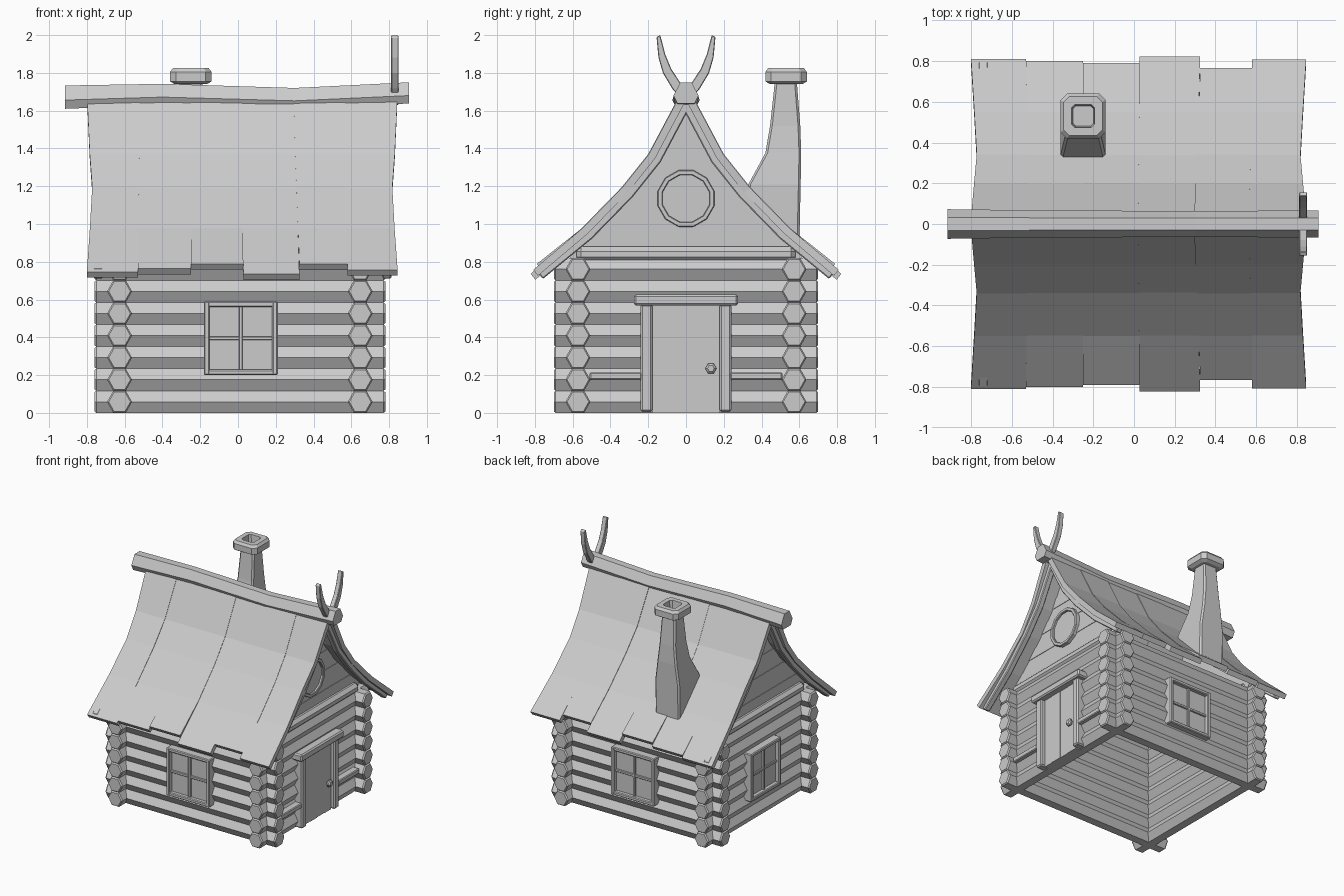
import bpy, bmesh, math
from mathutils import Vector

if "Cube" in bpy.data.objects:
    bpy.data.objects.remove(bpy.data.objects["Cube"])

grey = bpy.data.materials.new("plain_grey")
grey.use_nodes = True
COLOUR = (0.6, 0.6, 0.6, 1)
grey.diffuse_color = COLOUR
grey.node_tree.nodes["Principled BSDF"].inputs["Base Color"].default_value = COLOUR


def loft(name, rings, bevel=0, closed=False):
    """Skin a list of equal-sized rings, capping the ends or closing the loop."""
    bm = bmesh.new()
    rows = [[bm.verts.new(p) for p in ring] for ring in rings]
    count = len(rows[0])
    pairs = list(zip(rows, rows[1:])) + ([(rows[-1], rows[0])] if closed else [])
    for a, b in pairs:
        for i in range(count):
            j = (i + 1) % count
            bm.faces.new((a[i], a[j], b[j], b[i]))
    if not closed:
        bm.faces.new(rows[0][::-1])
        bm.faces.new(rows[-1])
    bmesh.ops.recalc_face_normals(bm, faces=bm.faces)
    me = bpy.data.meshes.new(name)
    bm.to_mesh(me)
    bm.free()
    me.materials.append(grey)
    ob = bpy.data.objects.new(name, me)
    bpy.context.collection.objects.link(ob)
    if bevel:
        mod = ob.modifiers.new("bevel", "BEVEL")
        mod.width, mod.segments = bevel, 1
    return ob


def box(name, x, y, z, bevel=0.006):
    return loft(name, [[(x[0], y[0], h), (x[1], y[0], h), (x[1], y[1], h), (x[0], y[1], h)] for h in z], bevel)


def hexagon(rx, rz):
    return [(rx * math.cos(k * math.pi / 3), rz * math.sin(k * math.pi / 3) / 0.866) for k in range(6)]


# Log walls with crossing corners and chamfered log ends
STEP = 0.117
CX = 0.01


def log_stations(start, end):
    return ((start, 0.87), (start + 0.01, 1), (end - 0.01, 1), (end, 0.87))


for row in range(7):
    z = STEP * (row + 0.5)
    sec = hexagon(0.066, STEP / 2)
    for s in (-1, 1):
        loft("side_log", [[(x, s * 0.572 + a * f, z + b * f) for a, b in sec]
                          for x, f in log_stations(-0.76, 0.78)])
        loft("end_log", [[(CX + s * 0.637 + a * f, y, z + b * f) for a, b in sec]
                         for y, f in log_stations(-0.7, 0.7)])

# Roof profile from ridge to eave as (distance from ridge, height)
PROFILE = [(0.03, 1.69), (0.20, 1.37), (0.34, 1.195), (0.55, 0.98), (0.81, 0.775)]


def normal(i):
    a, b = PROFILE[max(i - 1, 0)], PROFILE[min(i + 1, 4)]
    return Vector((a[1] - b[1], b[0] - a[0])).normalized()


def slope_sheet(name, side, spans, top, bottom, lengthen=0, droop=0, bevel=0):
    """A board that follows the roof curve between two depths below it."""
    rings = []
    for i, p in enumerate(PROFILE):
        n, p = normal(i), Vector(p)
        if i == 4:
            p += Vector((0.8, -0.6)) * lengthen - Vector((0, droop))
        u, d = p - n * top, p - n * bottom
        x0, x1 = spans[i]
        rings.append([(x0, side * u.x, u.y), (x1, side * u.x, u.y),
                      (x1, side * d.x, d.y), (x0, side * d.x, d.y)])
    return loft(name, rings, bevel)


# Uneven roof strips: joints lean a little, outer edges pinch in
RIDGE_X = [-0.8, -0.52, -0.25, 0.02, 0.295, 0.565, 0.845]
EAVE_X = [-0.8, -0.53, -0.25, 0.028, 0.325, 0.58, 0.845]
PINCH = [0, 0.015, 0.028, 0.016, 0]
LENGTHEN = [0.0, -0.01, -0.025, 0.018, -0.055, 0.0]
DROOP = [0.028, 0.014, 0.0, 0.025, 0.02, 0.015]
SINK = [0.0, 0.003, 0.001, 0.004, 0.0, 0.003]


def joint(k, i):
    x = RIDGE_X[k] + (EAVE_X[k] - RIDGE_X[k]) * i / 4
    return x + PINCH[i] * ((k == 0) - (k == 6))


for side in (-1, 1):
    for k in range(6):
        spans = [(joint(k, i), joint(k + 1, i)) for i in range(5)]
        slope_sheet("roof_strip", side, spans, SINK[k], SINK[k] + 0.04, LENGTHEN[k], DROOP[k])
    # Gable edge boards
    for x0, x1 in ((-0.765, -0.715), (0.765, 0.812)):
        slope_sheet("gable_edge_board", side, [(x0, x1)] * 5, 0.012, 0.078, -0.005, 0.008, 0.006)


def half_width(z):
    for (y0, z0), (y1, z1) in zip(PROFILE, PROFILE[1:]):
        if z >= z1:
            return max(0.005, y0 + (z0 - z) / (z0 - z1) * (y1 - y0) - 0.03)
    return 0.6


# Planked gables with a tie beam
for s in (-1, 1):
    z, k = 0.8, 0
    while z < 1.6:
        top = z + 0.08
        x_in, x_out = CX + s * 0.6, CX + s * (0.645 + 0.004 * (k % 2))
        a, b = min(half_width(z), 0.6), half_width(top)
        loft("gable_plank", [[(x, -a, z), (x, a, z), (x, b, top), (x, -b, top)] for x in (x_in, x_out)])
        z, k = top, k + 1
    xs = sorted((CX + s * 0.58, CX + s * 0.69))
    box("tie_beam", xs, (-0.58, 0.58), (0.8, 0.88), 0.025)

# Sagging ridge beam with a keystone-shaped section
SECTION = [(0.03, 0.062), (0.066, -0.008), (0.045, -0.05), (-0.045, -0.05), (-0.066, -0.008), (-0.03, 0.062)]
loft("ridge_beam", [[(x, a * f, z + b * f) for a, b in SECTION] for x, z, f in (
    (-0.915, 1.665, 1.1), (-0.4, 1.68, 1), (0.3, 1.66, 0.97), (0.905, 1.688, 1))])

# Curved horns above the front gable
for side in (-1, 1):
    path = [(-0.02, 1.64, 0.022), (0.05, 1.73, 0.024), (0.1, 1.81, 0.022), (0.128, 1.89, 0.018), (0.146, 1.995, 0.01)]
    loft("gable_horn", [[(x, side * (y + d * w), z - d * w * 0.5) for x, d in
                         ((0.81, -1), (0.85, -1), (0.85, 1), (0.81, 1))] for y, z, w in path], 0.004)


# Chimney shaft, flared toward the ridge, and hollow cap
def chamfered(x0, x1, y0, y1, z, c):
    return [(x0 + c, y0, z), (x1 - c, y0, z), (x1, y0 + c, z), (x1, y1 - c, z),
            (x1 - c, y1, z), (x0 + c, y1, z), (x0, y1 - c, z), (x0, y0 + c, z)]


shaft = [(0.11, 0.33, 0.6, 0.0), (0.11, 0.33, 0.607, 1.21), (0.088, 0.42, 0.61, 1.375),
         (0.072, 0.445, 0.605, 1.52), (0.062, 0.47, 0.587, 1.75)]
rings = [chamfered(-0.25 - w, -0.25 + w, y0, y1, z, 0.012) for w, y0, y1, z in shaft]
rings[0] = [(x, y, 1.15 - (y - 0.33) * 0.95) for x, y, z in rings[0]]
loft("chimney_shaft", rings)
cap = [(0.085, 1.74), (0.11, 1.755), (0.11, 1.805), (0.095, 1.825), (0.056, 1.825), (0.05, 1.765)]
loft("chimney_cap", [chamfered(-0.25 - r, -0.25 + r, 0.53 - r, 0.53 + r, z, r * 0.28) for r, z in cap])


# Windows, built facing -y and turned into place
def window(angle, centre):
    parts = [box("window_pane", (-0.18, 0.18), (-0.03, 0.05), (0.22, 0.57), 0)]
    for s in (-1, 1):
        xs = sorted((s * 0.166, s * 0.196))
        parts.append(box("window_upright", xs, (-0.065, 0.05), (0.2, 0.59)))
        zs = sorted((0.395 + s * 0.166, 0.395 + s * 0.195))
        parts.append(box("window_rail", (-0.18, 0.18), (-0.062, 0.05), zs))
    parts.append(box("window_mullion", (-0.01, 0.01), (-0.045, 0), (0.21, 0.58), 0.003))
    parts.append(box("window_crossbar", (-0.18, 0.18), (-0.042, 0), (0.385, 0.405), 0.003))
    for ob in parts:
        ob.location = centre
        ob.rotation_euler.z = angle


window(0, (0.015, -0.61, 0))
window(math.pi, (0.015, 0.61, 0))
window(-math.pi / 2, (-0.665, 0, 0))

# Planked door, frame and side ledges
for k in range(4):
    y = -0.18 + 0.09 * k
    box("door_plank", (0.62, 0.714 + 0.003 * (k % 2)), (y, y + 0.09), (0.0, 0.575), 0)
box("door_lintel", (0.62, 0.77), (-0.275, 0.275), (0.568, 0.627), 0.01)
for side in (-1, 1):
    box("door_post", (0.62, 0.75), sorted((side * 0.178, side * 0.24)), (0.005, 0.575), 0.01)
    box("side_ledge", (0.66, 0.745), sorted((side * 0.235, side * 0.51)), (0.175, 0.215))
loft("door_knob", [[(x, 0.132 + a * r, 0.235 + b * r) for a, b in hexagon(1, 0.866)]
                   for x, r in ((0.7, 0.012), (0.728, 0.012), (0.732, 0.03), (0.745, 0.03), (0.755, 0.018))])


# Round gable window
def circle_point(k, r, x):
    t = (k + 0.5) * math.pi / 6
    return (x, r * math.cos(t), 1.135 + r * math.sin(t))


loft("round_window_frame", [[circle_point(k, r, x) for r, x in
                             ((0.155, 0.63), (0.155, 0.685), (0.128, 0.685), (0.128, 0.63))]
                            for k in range(12)], 0.004, closed=True)
loft("round_window_pane", [[circle_point(k, 0.132, x) for k in range(12)] for x in (0.64, 0.668)])
